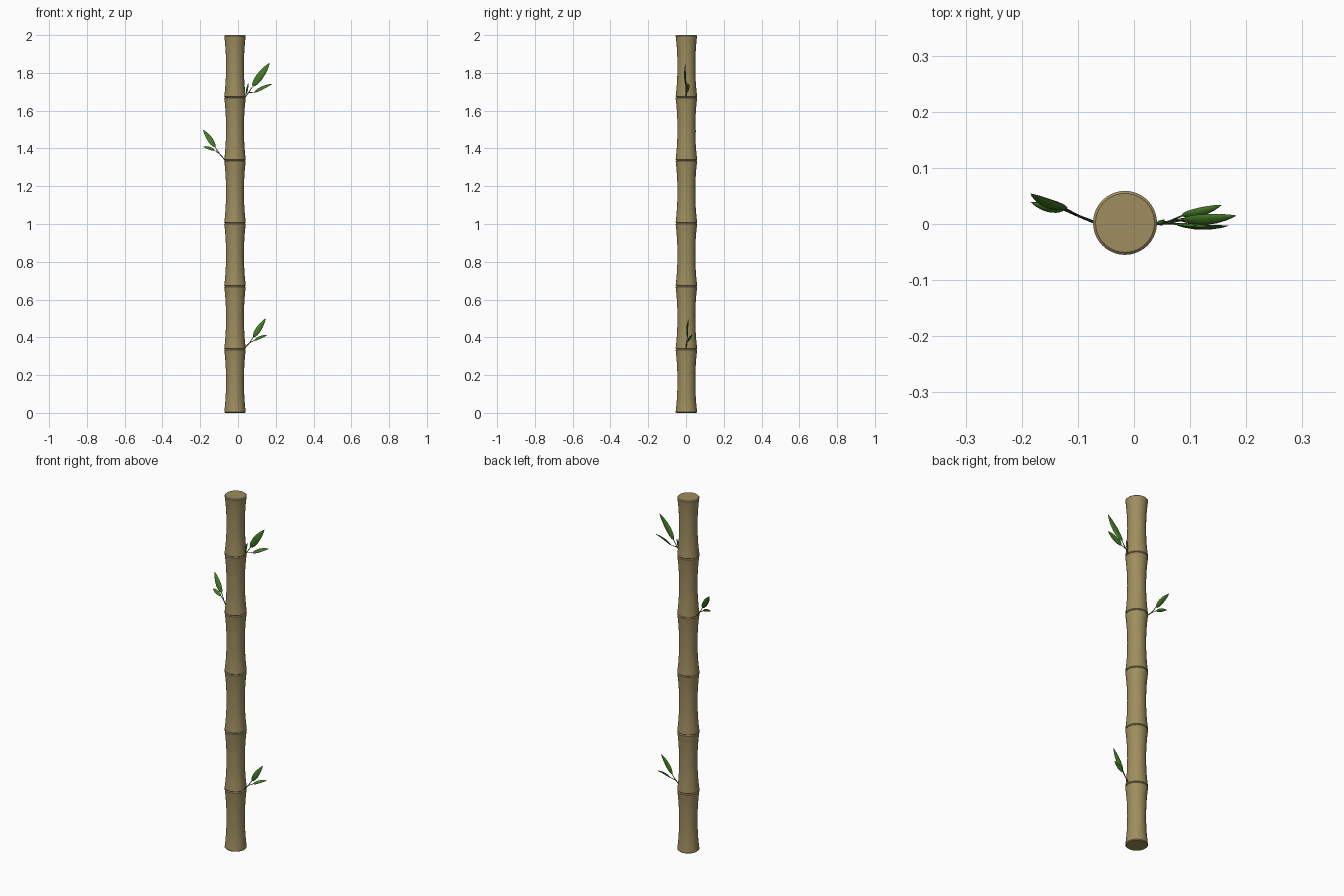
import bpy, bmesh, math
from mathutils import Vector

cube = bpy.data.objects.get("Cube")
if cube:
    bpy.data.objects.remove(cube, do_unlink=True)


def material(name, rgb):
    m = bpy.data.materials.new(name)
    m.use_nodes = True
    m.diffuse_color = (*rgb, 1)
    bsdf = next(n for n in m.node_tree.nodes if n.type == 'BSDF_PRINCIPLED')
    bsdf.inputs["Base Color"].default_value = (*rgb, 1)
    bsdf.inputs["Roughness"].default_value = 0.7
    return m


CANE = material("cane tan", (0.34, 0.27, 0.115))
LEAF = material("leaf green", (0.06, 0.20, 0.02))
TWIG = material("twig green", (0.045, 0.09, 0.025))
CENTRE = Vector((-0.016, 0.002, 0))


def finish(name, bm, mat):
    bmesh.ops.recalc_face_normals(bm, faces=bm.faces)
    me = bpy.data.meshes.new(name)
    bm.to_mesh(me)
    bm.free()
    ob = bpy.data.objects.new(name, me)
    bpy.context.collection.objects.link(ob)
    me.materials.append(mat)
    bpy.ops.object.select_all(action='DESELECT')
    ob.select_set(True)
    bpy.context.view_layer.objects.active = ob
    bpy.ops.object.shade_smooth_by_angle(angle=math.radians(40))
    return ob


def loft(name, rings, mat):
    """Skin a list of equal-length point rings and cap both ends."""
    bm = bmesh.new()
    loops = [[bm.verts.new(p) for p in ring] for ring in rings]
    n = len(loops[0])
    for a, b in zip(loops, loops[1:]):
        for i in range(n):
            j = (i + 1) % n
            bm.faces.new((a[i], a[j], b[j], b[i]))
    bm.faces.new(loops[0])
    bm.faces.new(loops[-1])
    return finish(name, bm, mat)


def ring(centre, u, v, ru, rv, n):
    return [centre + u * ru * math.cos(math.tau * i / n)
            + v * rv * math.sin(math.tau * i / n) for i in range(n)]


# Cane: waisted segments separated by narrow grooves
X, Y, Z = Vector((1, 0, 0)), Vector((0, 1, 0)), Vector((0, 0, 1))
SEGMENTS = 6
STEP = 2 / SEGMENTS
profile = []
for s in range(SEGMENTS):
    z0 = s * STEP
    z0 += 0.004 if s else 0
    z1 = (s + 1) * STEP + (0.004 if s < SEGMENTS - 1 else 0)
    profile.append((z0, 0.0525))
    for k in range(13):
        t = k / 12
        flare = abs(2 * t - 1) ** 2.2
        profile.append((z0 + 0.004 + t * (z1 - z0 - 0.008), 0.0475 + 0.0095 * flare))
    profile.append((z1, 0.0525))
loft("cane", [ring(CENTRE + Z * z, X, Y, r, r, 40) for z, r in profile], CANE)


def twig(name, points, radius=0.0028):
    points = [Vector(p) for p in points]
    rings = []
    for i, p in enumerate(points):
        d = (points[min(i + 1, len(points) - 1)] - points[max(i - 1, 0)]).normalized()
        u = d.cross(Y).normalized()
        r = radius * (1 - 0.4 * i / (len(points) - 1))
        rings.append(ring(p, u, d.cross(u), r, r, 6))
    loft(name, rings, TWIG)


def leaf(name, base, tip, width, face):
    """Slim cushioned blade; face is the direction its broad side looks."""
    base, tip = Vector(base), Vector(tip)
    d = (tip - base).normalized()
    u = d.cross(Vector(face)).normalized()
    v = u.cross(d)
    shape = ((0, .15), (.06, .55), (.18, .85), (.38, 1), (.6, .88), (.8, .58), (.93, .26), (1, .03))
    rings = []
    for t, w in shape:
        bow = v * 0.004 * math.sin(math.pi * t)
        rings.append(ring(base.lerp(tip, t) + bow, u, v, width * w / 2, 0.005 * w, 10))
    loft(name, rings, LEAF)


def sprig(name, root, fork, base, tip, small_base, small_tip, width):
    twig(name + "_twig", (root, fork, base))
    twig(name + "_side_twig", (fork, small_base), 0.0022)
    leaf(name + "_large_leaf", base, tip, width, (0.15, -1, 0.25))
    leaf(name + "_small_leaf", small_base, small_tip, width * 0.65, (-0.3, -0.7, 0.8))


sprig("lower_left", (0.035, 0.0, 0.342), (0.062, 0.004, 0.372),
      (0.082, 0.008, 0.402), (0.146, 0.014, 0.5),
      (0.086, 0.015, 0.383), (0.156, 0.034, 0.413), 0.030)
sprig("middle_right", (-0.068, 0.002, 1.338), (-0.098, 0.014, 1.372),
      (-0.122, 0.027, 1.408), (-0.184, 0.054, 1.498),
      (-0.125, 0.025, 1.39), (-0.184, 0.039, 1.41), 0.030)
sprig("upper_left", (0.034, 0.0, 1.668), (0.056, 0.001, 1.695),
      (0.078, 0.0, 1.73), (0.168, -0.003, 1.853),
      (0.088, 0.007, 1.698), (0.182, 0.015, 1.742), 0.038)

# Young shoot beside the upper sprig
leaf("upper_left_bud", (0.044, 0.004, 1.69), (0.054, 0.008, 1.745), 0.010, (0, -1, 0))
